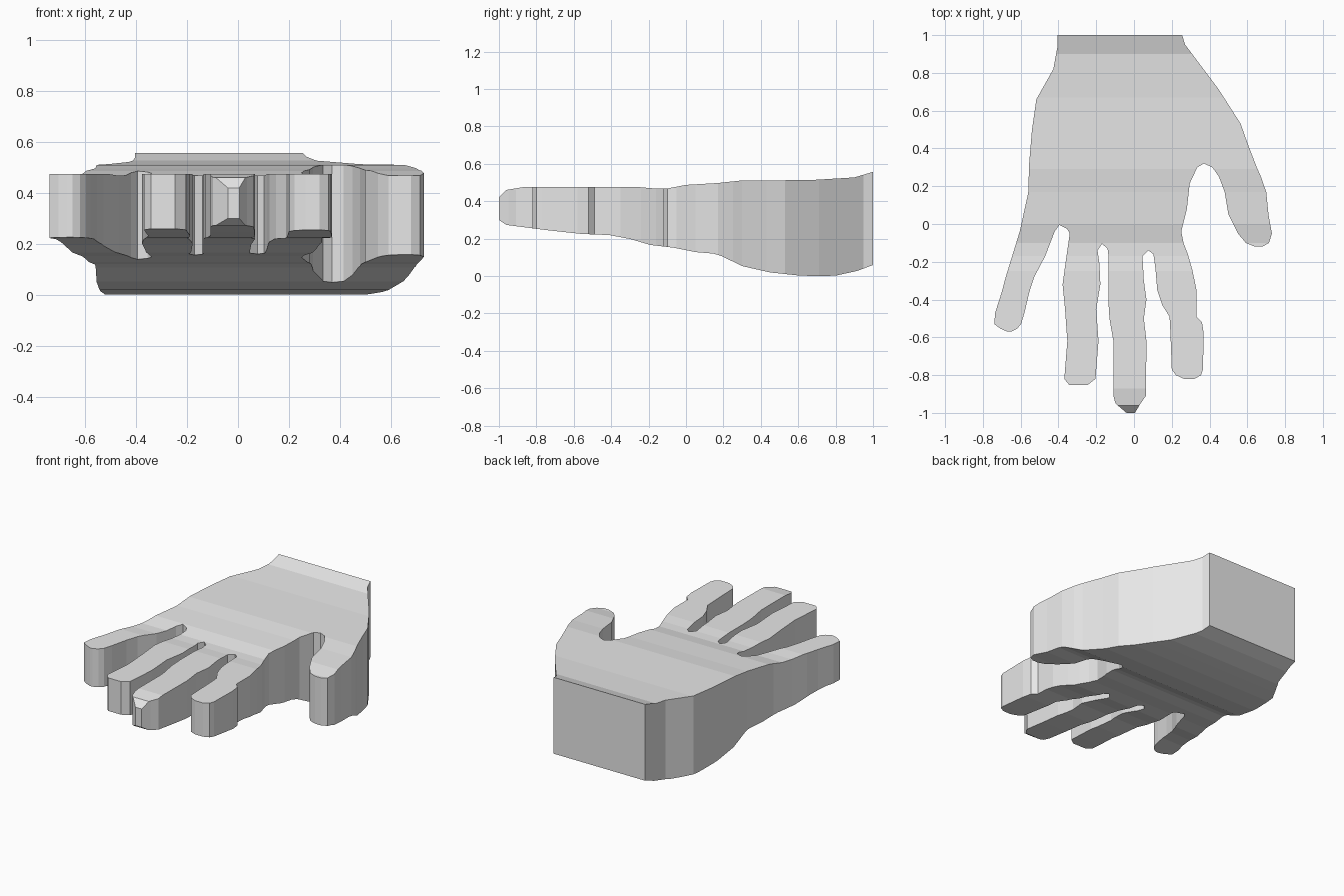
import bpy
import bmesh

cube = bpy.data.objects.get("Cube")
if cube:
    bpy.data.objects.remove(cube, do_unlink=True)

# Fingers: stations (y, right edge x, left edge x), from knuckle to tip
THUMB = [(.30, .415, .65), (.25, .45, .672), (.17, .48, .70), (.05, .50, .712),
         (-.05, .55, .73), (-.10, .592, .715), (-.12, .64, .68)]
INDEX = [(-.16, .103, .285), (-.24, .114, .308), (-.35, .123, .331), (-.43, .15, .331),
         (-.49, .188, .331), (-.52, .19, .36), (-.58, .193, .369), (-.77, .20, .365),
         (-.80, .222, .355), (-.82, .265, .32)]
MIDDLE = [(-.17, -.135, .045), (-.30, -.136, .052), (-.40, -.136, .066), (-.50, -.13, .052),
          (-.62, -.109, .066), (-.91, -.109, .063), (-.95, -.098, .035), (-1, -.04, .005)]
RING = [(-.14, -.353, -.193), (-.21, -.363, -.183), (-.32, -.378, -.178), (-.45, -.365, -.20),
        (-.62, -.353, -.188), (-.82, -.369, -.204), (-.853, -.342, -.247)]
LITTLE = [(-.04, -.605, -.42), (-.17, -.645, -.47), (-.28, -.679, -.528), (-.36, -.70, -.554),
          (-.47, -.735, -.58), (-.53, -.74, -.598), (-.555, -.705, -.62), (-.57, -.67, -.65)]

# Palm edges and the webs between fingers
WRIST_THUMB_SIDE = [(.255, 1), (.27, .95), (.45, .71), (.565, .53), (.60, .43)]
WEB_THUMB = [(.37, .32), (.335, .30), (.295, .215), (.28, .08), (.25, -.04), (.262, -.10)]
WEB_INDEX = [(.077, -.14)]
WEB_MIDDLE = [(-.14, -.13), (-.17, -.105)]
WEB_RING = [(-.34, -.05), (-.355, -.025), (-.395, -.005)]
WRIST_OUTER_SIDE = [(-.56, .165), (-.555, .32), (-.54, .50), (-.517, .66),
                    (-.427, .82), (-.405, .94), (-.405, 1)]

# Side profile (y, z) of the back of the hand and of the palm
BACK = [(-1, .42), (-.96, .46), (-.87, .475), (-.25, .475), (-.17, .468), (-.10, .468),
        (0, .487), (.17, .497), (.29, .51), (.67, .513), (.90, .527), (1, .557)]
PALM = [(-1, .30), (-.96, .273), (-.75, .246), (-.56, .225), (-.41, .219), (-.30, .198),
        (-.19, .166), (-.07, .152), (.05, .128), (.145, .12), (.19, .107), (.30, .053),
        (.45, .019), (.61, .002), (.72, 0), (.80, .002), (.915, .027), (1, .059)]


def around(finger):
    """Outline of a finger: down its left edge and up its right edge."""
    return [(l, y) for y, r, l in finger] + [(r, y) for y, r, l in reversed(finger)]


def height(profile, y):
    """Linear interpolation along a side profile."""
    for (y0, z0), (y1, z1) in zip(profile, profile[1:]):
        if y <= y1:
            return z0 + (z1 - z0) * max(0, y - y0) / (y1 - y0)
    return profile[-1][1]


outline = (WRIST_THUMB_SIDE + around(THUMB) + WEB_THUMB + around(INDEX) + WEB_INDEX
           + around(MIDDLE) + WEB_MIDDLE + around(RING) + WEB_RING + around(LITTLE)
           + WRIST_OUTER_SIDE)

# Flat hand shape, sliced at every station of the side profile
bm = bmesh.new()
face = bm.faces.new([bm.verts.new((x, y, 0)) for x, y in outline])
bmesh.ops.triangulate(bm, faces=[face])
for y in sorted({p[0] for p in BACK[1:-1] + PALM[1:-1]}):
    bmesh.ops.bisect_plane(bm, geom=bm.verts[:] + bm.edges[:] + bm.faces[:], dist=1e-5,
                           plane_co=(0, y, 0), plane_no=(0, 1, 0))

# Thicken, then follow the palm below and the back of the hand above
lower = bm.verts[:]
result = bmesh.ops.extrude_face_region(bm, geom=bm.faces[:])
upper = [v for v in result["geom"] if isinstance(v, bmesh.types.BMVert)]
for verts, profile in ((lower, PALM), (upper, BACK)):
    for v in verts:
        v.co.z = height(profile, v.co.y)
bmesh.ops.recalc_face_normals(bm, faces=bm.faces[:])

mesh = bpy.data.meshes.new("hand")
bm.to_mesh(mesh)
bm.free()
hand = bpy.data.objects.new("hand", mesh)
bpy.context.collection.objects.link(hand)

# Plain light grey
grey = bpy.data.materials.new("light grey")
grey.use_nodes = True
grey.diffuse_color = (.8, .8, .8, 1)
grey.node_tree.nodes["Principled BSDF"].inputs["Base Color"].default_value = (.8, .8, .8, 1)
mesh.materials.append(grey)
